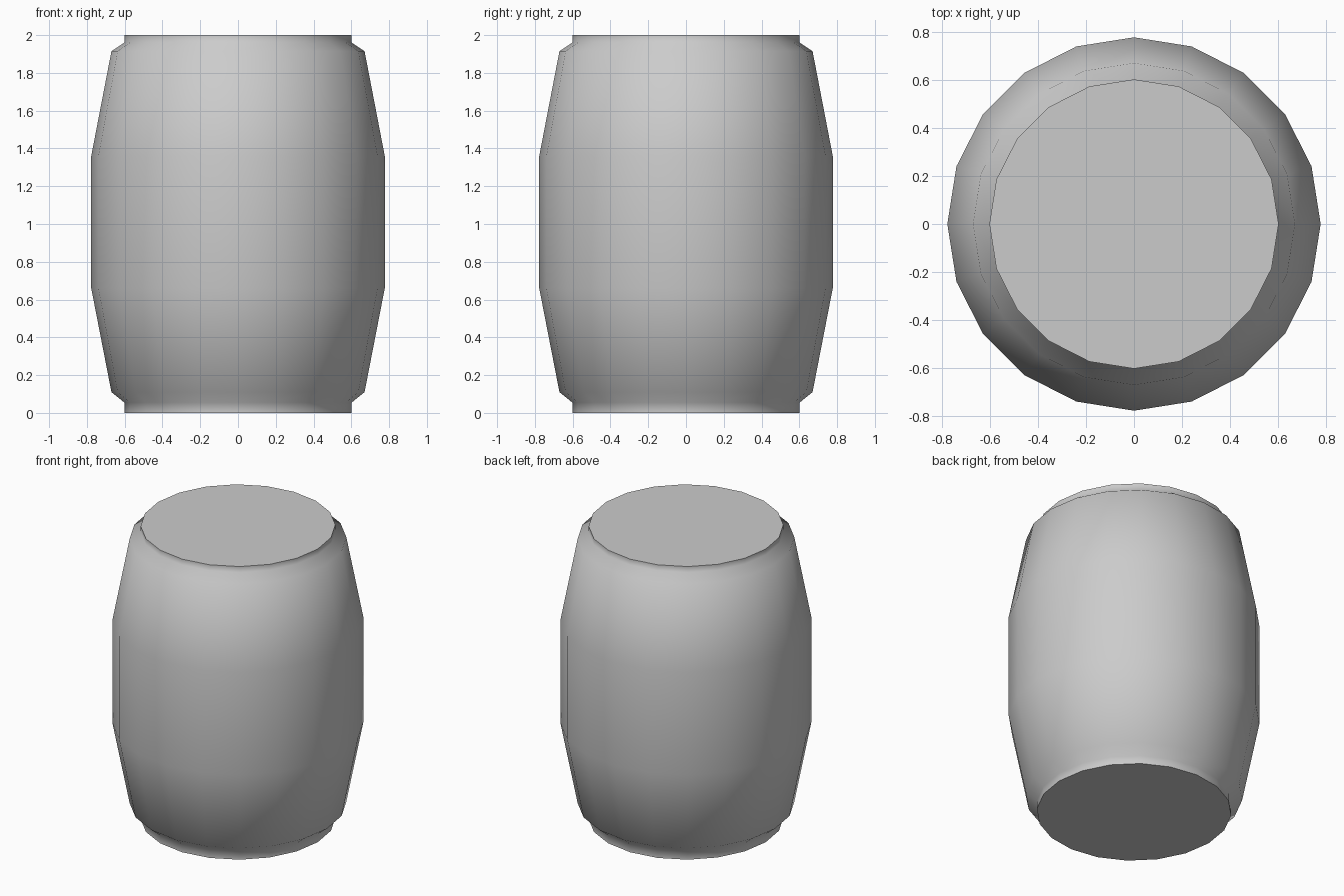
import bpy, bmesh
from math import cos, sin, tau, radians

if "Cube" in bpy.data.objects:
    bpy.data.objects.remove(bpy.data.objects["Cube"])

SIDES = 20
# (radius, height) from the foot to the top rim
PROFILE = [(0.602, 0.0), (0.602, 0.055), (0.67, 0.11), (0.777, 0.66),
           (0.777, 1.36), (0.67, 1.915), (0.602, 1.96), (0.602, 2.0)]

# Barrel body: stacked rings joined by quads, closed by flat lids
bm = bmesh.new()
rings = [[bm.verts.new((r * cos(tau * i / SIDES), r * sin(tau * i / SIDES), z))
          for i in range(SIDES)] for r, z in PROFILE]
for low, high in zip(rings, rings[1:]):
    for i in range(SIDES):
        j = (i + 1) % SIDES
        bm.faces.new((low[i], low[j], high[j], high[i]))
bm.faces.new(rings[0][::-1])
bm.faces.new(rings[-1])

mesh = bpy.data.meshes.new("barrel")
bm.to_mesh(mesh)
bm.free()
barrel = bpy.data.objects.new("barrel", mesh)
bpy.context.collection.objects.link(barrel)

# Smooth sides, crisp lid edges
bpy.context.view_layer.objects.active = barrel
barrel.select_set(True)
bpy.ops.object.shade_smooth_by_angle(angle=radians(70))
